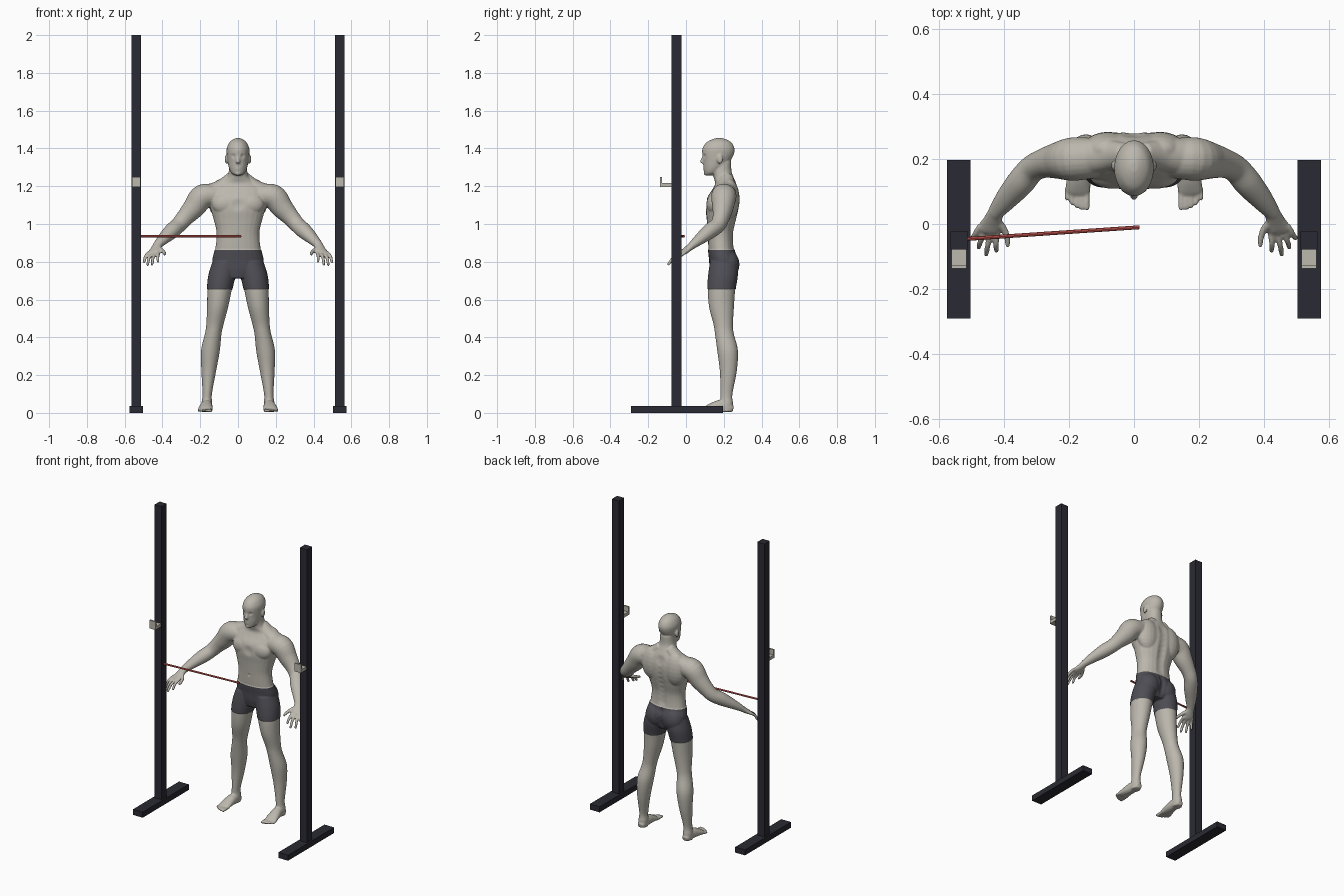
import bpy, bmesh, math
from mathutils import Vector, Matrix

cube = bpy.data.objects.get("Cube")
if cube:
    bpy.data.objects.remove(cube, do_unlink=True)


def material(name, r, g, b):
    m = bpy.data.materials.new(name)
    m.use_nodes = True
    m.diffuse_color = (r, g, b, 1)
    m.node_tree.nodes["Principled BSDF"].inputs["Base Color"].default_value = (r, g, b, 1)
    return m


SKIN = material("pale skin", .5, .475, .42)
SHORTS = material("charcoal fabric", .075, .075, .09)
STEEL = material("dark steel", .023, .023, .033)
HOOK = material("pale plastic", .5, .48, .42)
RED = material("red rubber", .6, .1, .085)


def add_object(name, bm, *mats):
    mesh = bpy.data.meshes.new(name)
    bmesh.ops.recalc_face_normals(bm, faces=bm.faces)
    bm.to_mesh(mesh)
    bm.free()
    for m in mats:
        mesh.materials.append(m)
    ob = bpy.data.objects.new(name, mesh)
    bpy.context.collection.objects.link(ob)
    return ob


def box(bm, lo, hi):
    lo, hi = Vector(lo), Vector(hi)
    bmesh.ops.create_cube(bm, size=1, matrix=Matrix.Translation((lo + hi) / 2)
                          @ Matrix.Diagonal((*(hi - lo), 1)))


def ball(bm, centre, radii):
    bmesh.ops.create_uvsphere(bm, u_segments=20, v_segments=12, radius=1,
                              matrix=Matrix.Translation(centre) @ Matrix.Diagonal((*radii, 1)))


def refine(rows, n=5):
    """Catmull-Rom interpolation through rows of centre and radii."""
    rows = [Vector(r) for r in rows]
    ext = [rows[0]] + rows + [rows[-1]]
    out = []
    for a, b, c, d in zip(ext, ext[1:], ext[2:], ext[3:]):
        for i in range(n):
            t = i / n
            out.append(b + (c - a) * (t / 2) + (a * 2 - b * 5 + c * 4 - d) * (t * t / 2)
                       + (b * 3 - a - c * 3 + d) * (t ** 3 / 2))
    return out + [rows[-1]]


def loft(bm, rows, side=1, level=False, power=1.0, sides=24):
    """Closed tube; level keeps every ring horizontal."""
    rows = refine(rows)
    pts = [Vector((r[0] * side, r[1], r[2])) for r in rows]
    rings = []
    for i, (p, r) in enumerate(zip(pts, rows)):
        u, v = Vector((1, 0, 0)), Vector((0, 1, 0))
        if not level:
            t = (pts[min(i + 1, len(pts) - 1)] - pts[max(i - 1, 0)]).normalized()
            u = t.cross(Vector((0, 0, 1))).normalized()
            v = t.cross(u)
        ring = []
        for k in range(sides):
            a = math.tau * k / sides
            c, s = math.cos(a), math.sin(a)
            ring.append(bm.verts.new(p + u * (r[3] * math.copysign(abs(c) ** power, c))
                                     + v * (r[4] * math.copysign(abs(s) ** power, s))))
        rings.append(ring)
    for a, b in zip(rings, rings[1:]):
        for k in range(sides):
            j = (k + 1) % sides
            bm.faces.new((a[k], a[j], b[j], b[k]))
    bm.faces.new(rings[0])
    bm.faces.new(rings[-1])


# Rack: foot, upright and hook on each side
for side, word in ((1, "left"), (-1, "right")):
    x = .539 * side
    for part, half, y0, y1, z0, z1 in (("foot", .036, -.291, .197, 0, .037),
                                       ("upright", .026, -.078, -.023, .03, 2)):
        bm = bmesh.new()
        box(bm, (x - half, y0, z0), (x + half, y1, z1))
        add_object(f"{word}_rack_{part}", bm, STEEL)
    bm = bmesh.new()
    box(bm, (x - .023, -.137, 1.195), (x + .023, -.076, 1.216))
    box(bm, (x - .023, -.137, 1.216), (x + .023, -.126, 1.25))
    add_object(f"{word}_bar_hook", bm, HOOK)

# Resistance band
bm = bmesh.new()
loft(bm, [(-.515, -.046, .935, .006, .006), (.017, -.01, .935, .006, .006)], sides=8)
add_object("resistance_band", bm, RED)

# Body: trunk and head
bm = bmesh.new()
trunk = [(.715, .192, .07, .055), (.76, .198, .12, .07), (.81, .2, .133, .075),
         (.865, .187, .121, .068), (.95, .183, .113, .068), (1.02, .188, .128, .078),
         (1.08, .192, .145, .087), (1.14, .198, .158, .085), (1.185, .208, .155, .067),
         (1.215, .21, .105, .056), (1.245, .2, .062, .053), (1.28, .19, .049, .051),
         (1.33, .19, .045, .05)]
head = [(1.258, .122, .02, .02), (1.272, .136, .037, .04), (1.30, .15, .049, .058),
        (1.335, .163, .056, .073), (1.37, .17, .06, .084), (1.40, .172, .06, .085),
        (1.43, .174, .047, .068), (1.446, .175, .029, .042), (1.455, .176, .01, .015)]
loft(bm, [(0, y, z, a, b) for z, y, a, b in trunk], level=True, power=.9)
loft(bm, [(0, y, z, a, b) for z, y, a, b in head], level=True)
loft(bm, [(0, .1, 1.368, .006, .008), (0, .088, 1.345, .008, .008),
          (0, .083, 1.328, .012, .009), (0, .093, 1.32, .01, .005)], level=True)
ball(bm, (0, .1, 1.297), (.02, .009, .004))
ball(bm, (0, .1, 1.289), (.017, .009, .004))
ball(bm, (0, .107, 1.268), (.018, .014, .012))
ball(bm, (0, .105, 1.374), (.04, .015, .007))

for side in (1, -1):
    def place(x, y, z):
        return (x * side, y, z)

    # Ears, eyes, chest, shoulder blades and buttocks
    ball(bm, place(.062, .18, 1.343), (.008, .016, .025))
    ball(bm, place(.024, .108, 1.356), (.01, .01, .007))
    ball(bm, place(.064, .149, 1.105), (.074, .041, .058))
    ball(bm, place(.08, .228, 1.13), (.08, .056, .11))
    ball(bm, place(.064, .222, .785), (.066, .058, .075))
    # Slope from neck to shoulder
    loft(bm, [(.03, .215, 1.25, .035, .03), (.09, .212, 1.195, .05, .04),
              (.17, .205, 1.15, .06, .055)], side)
    # Arm
    loft(bm, [(.11, .203, 1.15, .06, .055), (.185, .2, 1.145, .067, .066),
              (.235, .195, 1.085, .056, .058), (.28, .186, 1.035, .045, .047),
              (.315, .168, .995, .042, .042), (.35, .127, .963, .043, .041),
              (.392, .078, .924, .035, .031), (.43, .03, .885, .023, .02)], side)
    # Palm, thumb and fingers
    loft(bm, [(.425, .036, .89, .024, .02), (.436, .008, .867, .029, .017),
              (.446, -.014, .85, .034, .014), (.45, -.026, .842, .031, .01)], side)
    loft(bm, [(.425, .014, .874, .013, .013), (.4, -.016, .858, .011, .011),
              (.39, -.045, .847, .0095, .0095), (.389, -.071, .838, .007, .007)],
         side, sides=10)
    for base, tip in (((.42, -.022, .846), (.424, -.088, .8)),
                      ((.44, -.024, .843), (.456, -.099, .783)),
                      ((.46, -.018, .843), (.48, -.077, .779)),
                      ((.474, -.006, .848), (.5, -.048, .795))):
        a, b = Vector(base), Vector(tip)
        mid = (a + b) / 2 + Vector((.002, -.005, .007))
        loft(bm, [(*a, .0095, .0095), (*mid, .009, .009),
                  (*a.lerp(b, .9), .008, .008), (*b, .0055, .0055)], side, sides=10)
    # Leg
    loft(bm, [(.066, .2, .80, .066, .07), (.084, .196, .73, .07, .076),
              (.097, .188, .655, .065, .073), (.108, .188, .56, .056, .066),
              (.122, .197, .47, .046, .052), (.131, .203, .42, .044, .05),
              (.146, .22, .33, .05, .055), (.155, .224, .22, .039, .045),
              (.163, .214, .1, .025, .032), (.165, .215, .05, .029, .034),
              (.166, .215, .006, .028, .034)], side, level=True)
    # Foot and toes
    loft(bm, [(.165, .25, .02, .018, .015), (.165, .23, .026, .027, .024),
              (.166, .185, .035, .031, .034), (.17, .14, .028, .036, .026),
              (.173, .105, .019, .039, .016), (.174, .092, .014, .034, .011)], side)
    for i in range(5):
        x, r = .145 + .0155 * i, .0095 - .0006 * i
        tip = .043 + .0018 * i * i
        loft(bm, [(x, .11, .015, r, r), (x, tip + .01, .013, r, r),
                  (x, tip, .011, r * .6, r * .6)], side, sides=10)

body = add_object("athlete", bm, SKIN, SHORTS)

# Fuse the parts into one smooth skin
remesh = body.modifiers.new("fuse", "REMESH")
remesh.mode = "VOXEL"
remesh.voxel_size = .0045
smooth = body.modifiers.new("soften", "SMOOTH")
smooth.factor = .5
smooth.iterations = 6
fused = bpy.data.meshes.new_from_object(
    body.evaluated_get(bpy.context.evaluated_depsgraph_get()))
body.modifiers.clear()
body.data = fused
fused.materials.clear()
fused.materials.append(SKIN)
fused.materials.append(SHORTS)

# Sculpted dents and bumps: centre, radius, depth
dents = [((.024, .098, 1.36), .018, -.005), ((0, .115, .935), .012, -.005),
         ((0, .11, 1.1), .04, -.006), ((.1, .12, 1.21), .04, -.008)]
dents += [((0, .27, .72 + .03 * i), .03, -.01) for i in range(5)]
dents += [((0, .265, .9 + .035 * i), .04, -.007) for i in range(9)]

bm = bmesh.new()
bm.from_mesh(fused)
bm.normal_update()
for centre, radius, depth in dents:
    for sx in ((1, -1) if centre[0] else (1,)):
        c = Vector((centre[0] * sx, *centre[1:]))
        for v in bm.verts:
            d = (v.co - c).length_squared / radius ** 2
            if d < 1:
                v.co += v.normal * depth * (1 - d) ** 2
for v in bm.verts:
    v.co.z = max(v.co.z, .004)

# Shorts: cut at waist and hems, coloured and raised slightly
HEM, WAIST = .655, .862
for z in (HEM, WAIST):
    bmesh.ops.bisect_plane(bm, geom=bm.verts[:] + bm.edges[:] + bm.faces[:],
                           plane_co=(0, 0, z), plane_no=(0, 0, 1))
bm.normal_update()
cloth = set()
for f in bm.faces:
    f.smooth = True
    c = f.calc_center_median()
    f.material_index = 0
    if HEM < c.z < WAIST and abs(c.x) < .25:
        f.material_index = 1
        cloth.update(f.verts)
for v in cloth:
    v.co += v.normal * .003
bm.to_mesh(fused)
bm.free()
